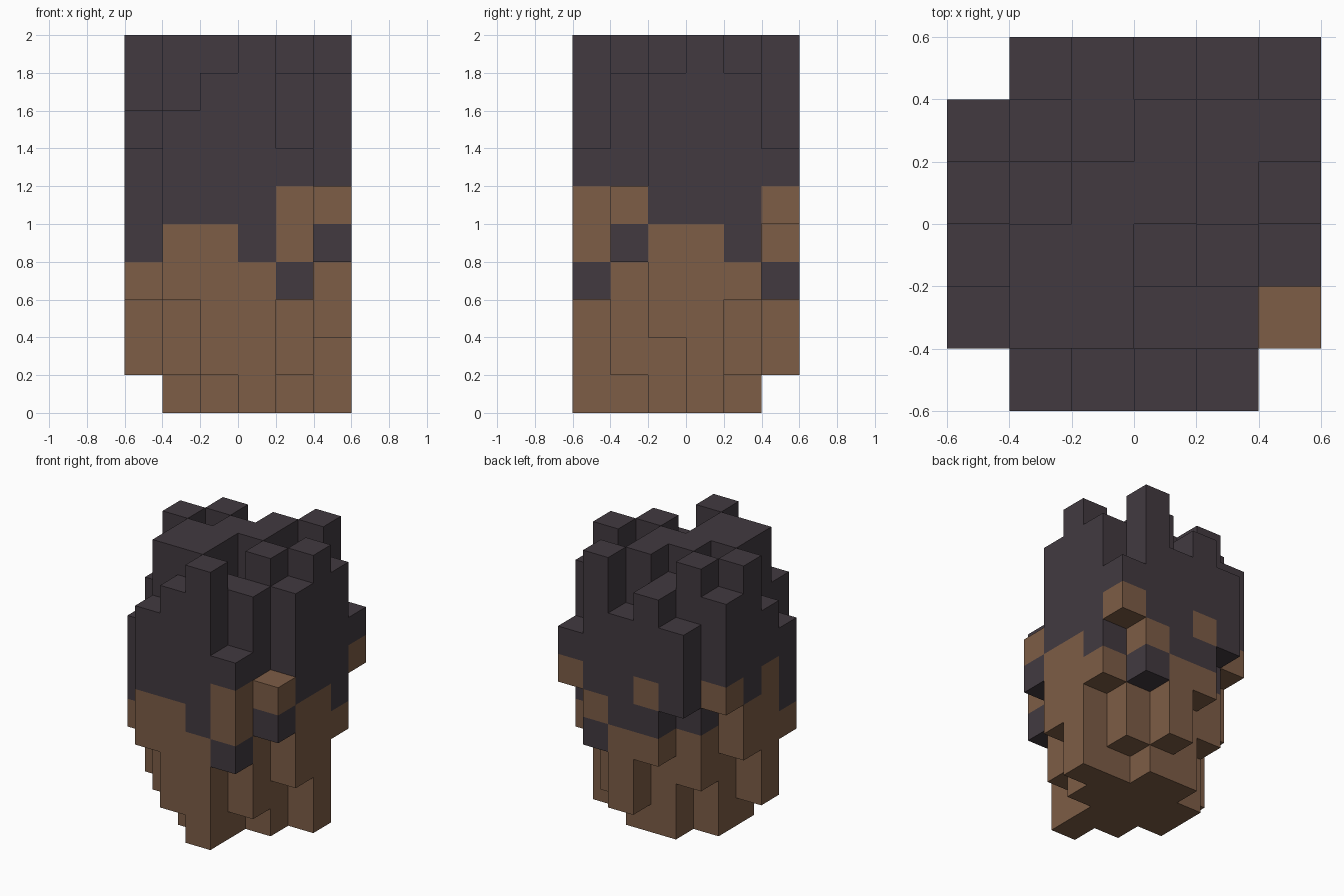
import bpy, bmesh
from mathutils import Vector

cube = bpy.data.objects.get("Cube")
if cube:
    bpy.data.objects.remove(cube, do_unlink=True)

UNIT = 0.2
SIZE = 6

# Column maps in hexadecimal units: rows run front to back, letters left to right along x
BASES = [".3103.", "310014", "100002", "300000", "520013", ".53135"]
SPLITS = [".5546.", "455546", "655555", "555555", "645554", ".56456"]
TOPS = [".89A7.", "7AA996", "8AA8A9", "A9AA9A", "9A9A99", ".898A7"]
# Single dark blocks sitting below the hairline
TUFTS = {(4, 0, 3), (5, 1, 4), (4, 5, 3), (2, 5, 4)}


def make_material(name, color):
    mat = bpy.data.materials.new(name)
    mat.use_nodes = True
    mat.diffuse_color = (*color, 1)
    bsdf = next(n for n in mat.node_tree.nodes if n.type == 'BSDF_PRINCIPLED')
    bsdf.inputs["Base Color"].default_value = (*color, 1)
    bsdf.inputs["Roughness"].default_value = 0.9
    return mat


# Fill the block grid: True marks a dark block, False a brown one
blocks = {}
for j in range(SIZE):
    for i in range(SIZE):
        if BASES[j][i] == ".":
            continue
        base, split, top = (int(rows[j][i], 16) for rows in (BASES, SPLITS, TOPS))
        for k in range(base, top):
            blocks[i, j, k] = k >= split or (i, j, k) in TUFTS


def corner(cell, offset):
    i, j, k = (c + o for c, o in zip(cell, offset))
    return Vector((i - SIZE / 2, j - SIZE / 2, k)) * UNIT


def build_part(name, dark, mat):
    """Outer faces of all blocks of one colour, with flat runs merged."""
    bm = bmesh.new()
    for cell, is_dark in blocks.items():
        if is_dark != dark:
            continue
        for axis in range(3):
            for side in (0, 1):
                neighbour = list(cell)
                neighbour[axis] += 2 * side - 1
                if tuple(neighbour) in blocks:
                    continue
                quad = []
                for a, b in ((0, 0), (1, 0), (1, 1), (0, 1)):
                    offset = [0, 0, 0]
                    offset[axis] = side
                    offset[(axis + 1) % 3] = a
                    offset[(axis + 2) % 3] = b
                    quad.append(bm.verts.new(corner(cell, offset)))
                if side == 0:
                    quad.reverse()
                bm.faces.new(quad)
    bmesh.ops.remove_doubles(bm, verts=bm.verts, dist=UNIT / 100)
    bmesh.ops.dissolve_limit(bm, angle_limit=0.01, verts=bm.verts, edges=bm.edges)
    mesh = bpy.data.meshes.new(name)
    bm.to_mesh(mesh)
    bm.free()
    mesh.materials.append(mat)
    obj = bpy.data.objects.new(name, mesh)
    bpy.context.collection.objects.link(obj)
    return obj


# Dark upper mass and brown lower mass
build_part("dark_upper_blocks", True, make_material("dark_charcoal", (0.054, 0.042, 0.051)))
build_part("brown_lower_blocks", False, make_material("earth_brown", (0.205, 0.109, 0.061)))
